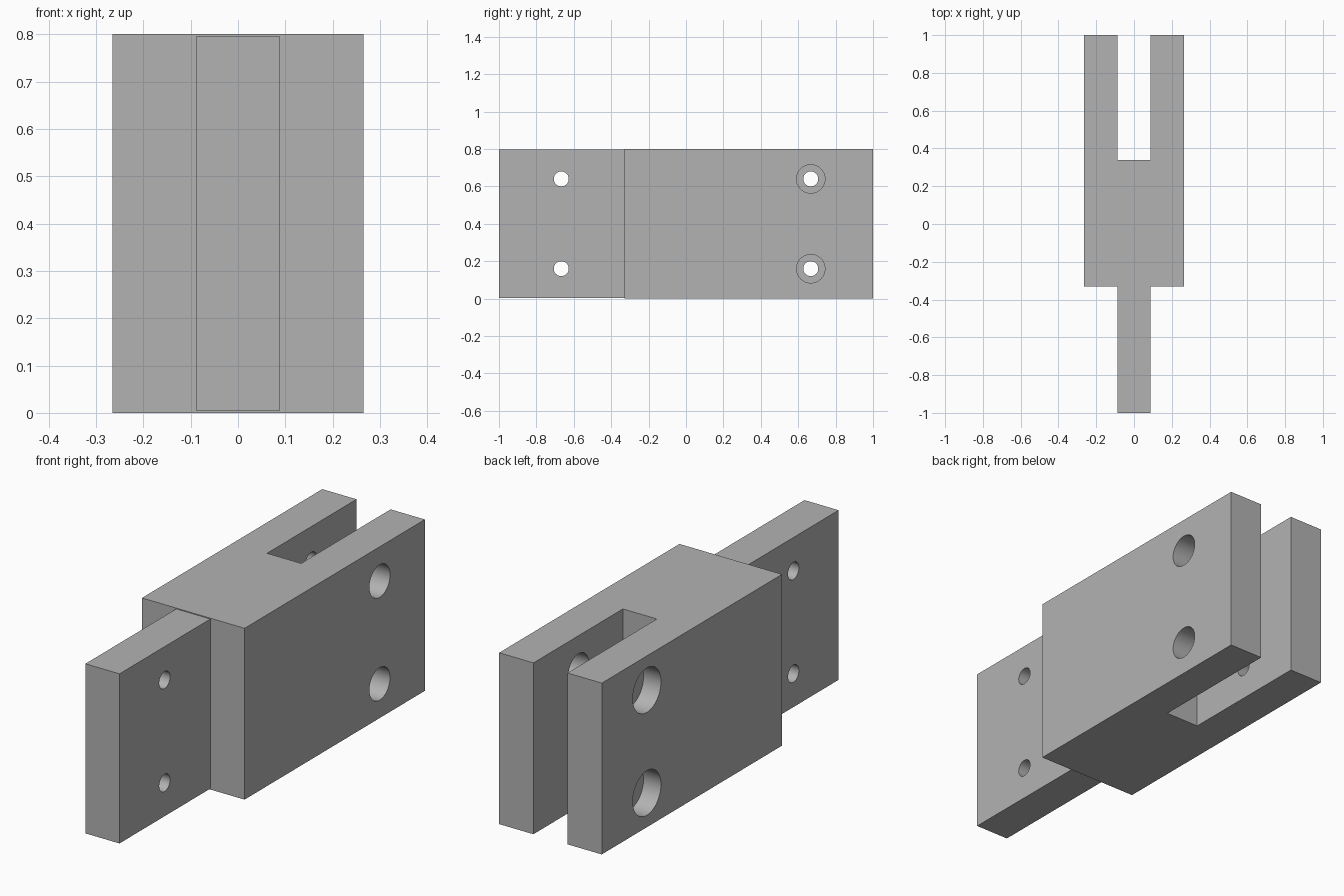
import bpy, bmesh, math

cube = bpy.data.objects.get("Cube")
if cube:
    bpy.data.objects.remove(cube, do_unlink=True)

steel = bpy.data.materials.new("plain grey")
steel.use_nodes = True
grey = (0.45, 0.45, 0.45, 1)
steel.diffuse_color = grey
steel.node_tree.nodes["Principled BSDF"].inputs["Base Color"].default_value = grey

HALF = 0.265       # half width of the body
INNER = 0.088      # half width of tongue and slot
SHOULDER = -0.33   # front of the body
SLOT = 0.34        # floor of the slot
HOLE_HEIGHTS = (0.16, 0.64)


def extrude_outline(name, outline, bottom, top):
    bm = bmesh.new()
    face = bm.faces.new([bm.verts.new((x, y, bottom)) for x, y in outline])
    result = bmesh.ops.extrude_face_region(bm, geom=[face])
    verts = [v for v in result["geom"] if isinstance(v, bmesh.types.BMVert)]
    bmesh.ops.translate(bm, verts=verts, vec=(0, 0, top - bottom))
    bmesh.ops.recalc_face_normals(bm, faces=bm.faces)
    mesh = bpy.data.meshes.new(name)
    bm.to_mesh(mesh)
    bm.free()
    mesh.materials.append(steel)
    obj = bpy.data.objects.new(name, mesh)
    bpy.context.collection.objects.link(obj)
    return obj


def drill(obj, radius, x0, x1, y, z):
    """Cut a round hole running along x from x0 to x1."""
    bpy.ops.mesh.primitive_cylinder_add(
        vertices=48, radius=radius, depth=x1 - x0,
        location=((x0 + x1) / 2, y, z), rotation=(0, math.pi / 2, 0))
    cutter = bpy.context.object
    cutter.name = "hole_cutter"
    cutter.hide_render = True
    cutter.data.materials.append(steel)
    bpy.context.view_layer.objects.active = obj
    mod = obj.modifiers.new("hole", "BOOLEAN")
    mod.operation = "DIFFERENCE"
    mod.solver = "EXACT"
    mod.object = cutter
    bpy.ops.object.modifier_apply(modifier=mod.name)
    bpy.data.objects.remove(cutter, do_unlink=True)


# Forked body, open at the back
half_outline = [(HALF, SHOULDER), (HALF, 1), (INNER, 1), (INNER, SLOT)]
outline = half_outline + [(-x, y) for x, y in reversed(half_outline)]
body = extrude_outline("forked_body", outline, 0, 0.8)

# Slightly shorter tongue at the front
tongue = extrude_outline(
    "tongue",
    [(-INNER, -1), (INNER, -1), (INNER, SHOULDER), (-INNER, SHOULDER)],
    0.004, 0.796)

for z in HOLE_HEIGHTS:
    drill(tongue, 0.04, -0.2, 0.2, -0.667, z)
    drill(body, 0.076, 0, 0.4, 0.667, z)                 # wide hole
    drill(body, 0.04, -0.4, 0, 0.667, z)                 # narrow hole
    drill(body, 0.104, -0.4, -HALF + 0.09, 0.667, z)     # counterbore

# Round hole walls, crisp edges
for obj in (body, tongue):
    bpy.ops.object.select_all(action="DESELECT")
    obj.select_set(True)
    bpy.context.view_layer.objects.active = obj
    bpy.ops.object.shade_smooth_by_angle(angle=math.radians(30))
